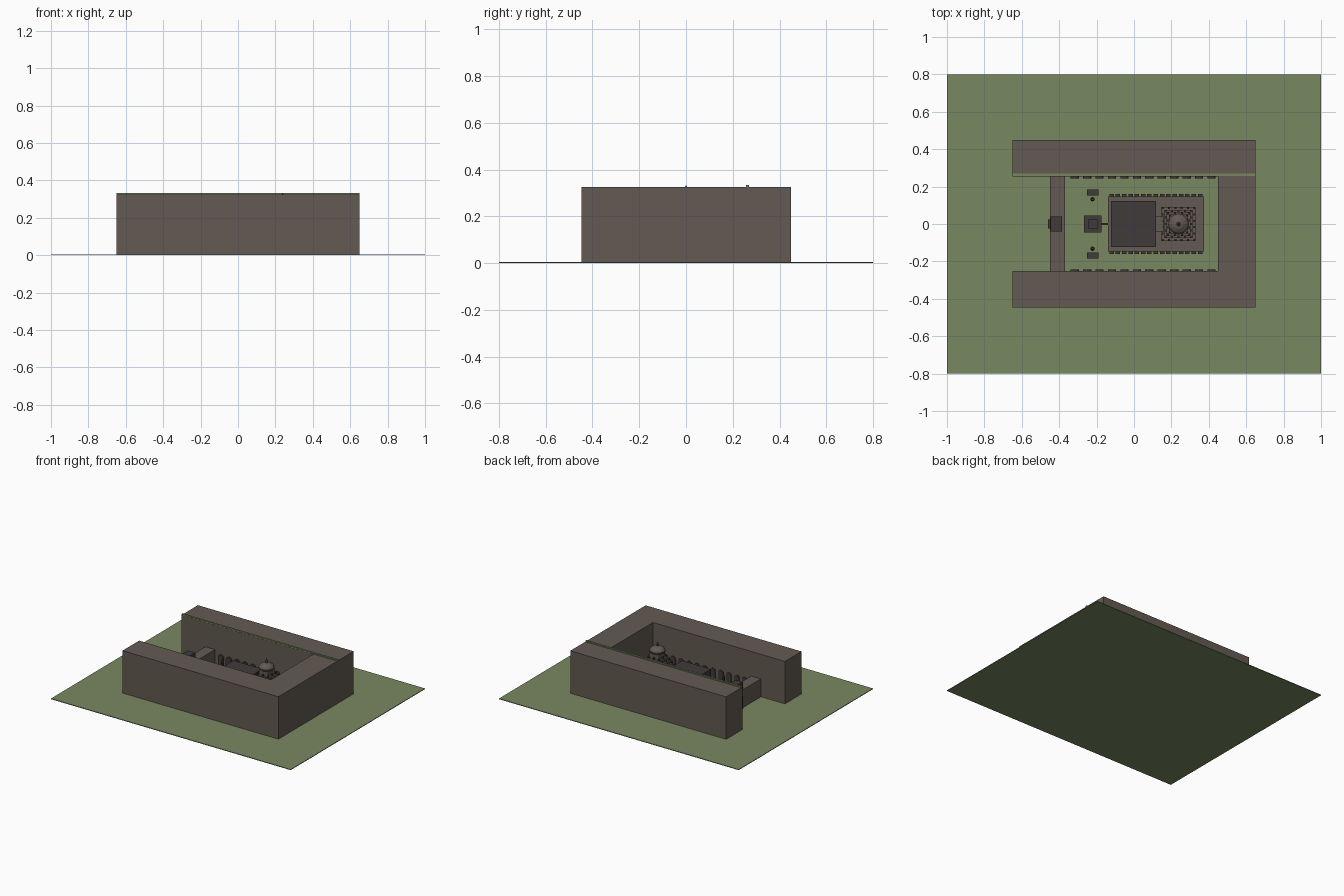
import bpy, bmesh, math

if "Cube" in bpy.data.objects:
    bpy.data.objects.remove(bpy.data.objects["Cube"])


def mat(name, r, g, b):
    m = bpy.data.materials.new(name)
    m.diffuse_color = (r, g, b, 1)
    m.use_nodes = True
    m.node_tree.nodes["Principled BSDF"].inputs["Base Color"].default_value = m.diffuse_color
    return m


ROCK = mat("brown_rock", 0.127, 0.102, 0.084)
GRASS = mat("dull_grass", 0.190, 0.248, 0.118)
DARK = mat("dark_stone", 0.053, 0.043, 0.043)


def finish(name, bm, material):
    bmesh.ops.recalc_face_normals(bm, faces=bm.faces)
    me = bpy.data.meshes.new(name)
    bm.to_mesh(me)
    bm.free()
    me.materials.append(material)
    ob = bpy.data.objects.new(name, me)
    bpy.context.collection.objects.link(ob)
    return ob


def add_box(bm, x0, x1, y0, y1, z0, z1):
    vs = bmesh.ops.create_cube(bm, size=1)["verts"]
    for v in vs:
        v.co.x = x1 if v.co.x > 0 else x0
        v.co.y = y1 if v.co.y > 0 else y0
        v.co.z = z1 if v.co.z > 0 else z0


def box(name, material, *dims):
    bm = bmesh.new()
    add_box(bm, *dims)
    return finish(name, bm, material)


def square(name, material, cx, half, z0, z1):
    return box(name, material, cx - half, cx + half, -half, half, z0, z1)


def lathe(name, material, cx, cy, profile, sides):
    bm = bmesh.new()
    rings = []
    for r, z in profile:
        rings.append([bm.verts.new((cx + r * math.cos(2 * math.pi * i / sides),
                                    cy + r * math.sin(2 * math.pi * i / sides), z))
                      for i in range(sides)])
    for a, b in zip(rings, rings[1:]):
        for i in range(sides):
            j = (i + 1) % sides
            bm.faces.new((a[i], a[j], b[j], b[i]))
    bm.faces.new(rings[0])
    bm.faces.new(rings[-1])
    return finish(name, bm, material)


G = 0.005  # top of the ground

# Ground and the surrounding cliff
box("ground", GRASS, -1, 1, -0.8, 0.8, 0, G)
box("south_cliff", ROCK, -0.65, 0.65, -0.447, -0.25, G, 0.325)
box("north_cliff", ROCK, -0.65, 0.65, 0.255, 0.45, G, 0.325)
box("back_cliff", ROCK, 0.45, 0.65, -0.25, 0.255, G, 0.325)
box("grass_rim", GRASS, -0.65, 0.65, 0.256, 0.27, 0.325, 0.333)

# Entrance screen wall and gate
box("screen_wall", ROCK, -0.45, -0.37, -0.25, 0.255, G, 0.14)
box("gate_tower", DARK, -0.446, -0.384, -0.04, 0.04, G, 0.195)
box("gate_doorway", DARK, -0.46, -0.446, -0.025, 0.025, G, 0.10)

# Arched gallery openings along both courtyard walls
for side, name in ((-1, "south_gallery_arches"), (1, "north_gallery_arches")):
    bm = bmesh.new()
    for k in range(12):
        cx, w, spring = -0.317 + k * 0.0665, 0.022, 0.095
        pts = [(cx - w, G), (cx + w, G)]
        pts += [(cx + w * math.cos(math.pi * i / 8), spring + w * math.sin(math.pi * i / 8))
                for i in range(9)]
        f = bm.faces.new([bm.verts.new((x, side * 0.243, z)) for x, z in pts])
        ext = bmesh.ops.extrude_face_region(bm, geom=[f])["geom"]
        for v in ext:
            if isinstance(v, bmesh.types.BMVert):
                v.co.y = 0.2555 if side > 0 else -0.2505
    finish(name, bm, DARK)

# Bull pavilion and bridge
square("pavilion_body", DARK, -0.22, 0.038, G, 0.12)
square("pavilion_eave", DARK, -0.22, 0.046, 0.12, 0.13)
square("pavilion_roof", DARK, -0.22, 0.025, 0.13, 0.15)
box("bridge", DARK, -0.182, -0.138, -0.006, 0.006, 0.07, 0.085)

# Free-standing pillars and elephants
for s, tag in ((-1, "south"), (1, "north")):
    lathe(tag + "_pillar", DARK, -0.222, s * 0.132,
          [(0.011, G), (0.010, 0.13), (0.012, 0.135), (0.006, 0.15)], 8)
    ya, yb = sorted((s * 0.152, s * 0.184))
    bm = bmesh.new()
    add_box(bm, -0.25, -0.19, ya, yb, 0.022, 0.055)
    for x in (-0.248, -0.208):
        for y in (ya + 0.001, yb - 0.011):
            add_box(bm, x, x + 0.014, y, y + 0.01, G, 0.022)
    finish(tag + "_elephant", bm, DARK)

# Temple plinth with its row of carved elephants
box("temple_plinth", ROCK, -0.138, 0.375, -0.148, 0.148, G, 0.085)
bm = bmesh.new()
for s in (-1, 1):
    for k in range(15):
        x = -0.12 + k * 0.0338
        ya, yb = sorted((s * 0.146, s * 0.16))
        add_box(bm, x - 0.012, x + 0.012, ya, yb, G, 0.05)
finish("plinth_elephants", bm, DARK)

# Assembly hall
box("hall", DARK, -0.123, 0.118, -0.122, 0.122, 0.085, 0.175)
box("hall_link", ROCK, 0.118, 0.16, -0.04, 0.04, 0.085, 0.15)

# Stepped tower with small shrines on every ledge
CX = 0.238
tiers = [(0.091, 0.085, 0.140), (0.076, 0.140, 0.165), (0.063, 0.165, 0.190),
         (0.051, 0.190, 0.215), (0.038, 0.215, 0.255)]
for n, (h, z0, z1) in enumerate(tiers):
    square(f"tower_tier_{n + 1}", ROCK, CX, h, z0, z1)
bm = bmesh.new()
for n, (h, z0, z1) in enumerate(tiers[:-1]):
    c, count = h - 0.007, 6 - n
    for k in range(count):
        t = -c + 2 * c * k / (count - 1)
        for x, y in ((t, c), (t, -c), (c, t), (-c, t)):
            add_box(bm, CX + x - 0.005, CX + x + 0.005, y - 0.005, y + 0.005, z1, z1 + 0.014)
finish("tower_shrines", bm, DARK)

# Dome and finial
lathe("tower_dome", ROCK, CX, 0,
      [(0.042, 0.252), (0.055, 0.262), (0.056, 0.272), (0.047, 0.286),
       (0.028, 0.298), (0.010, 0.303)], 12)
lathe("finial", ROCK, CX, 0, [(0.009, 0.302), (0.010, 0.312), (0.002, 0.331)], 8)
